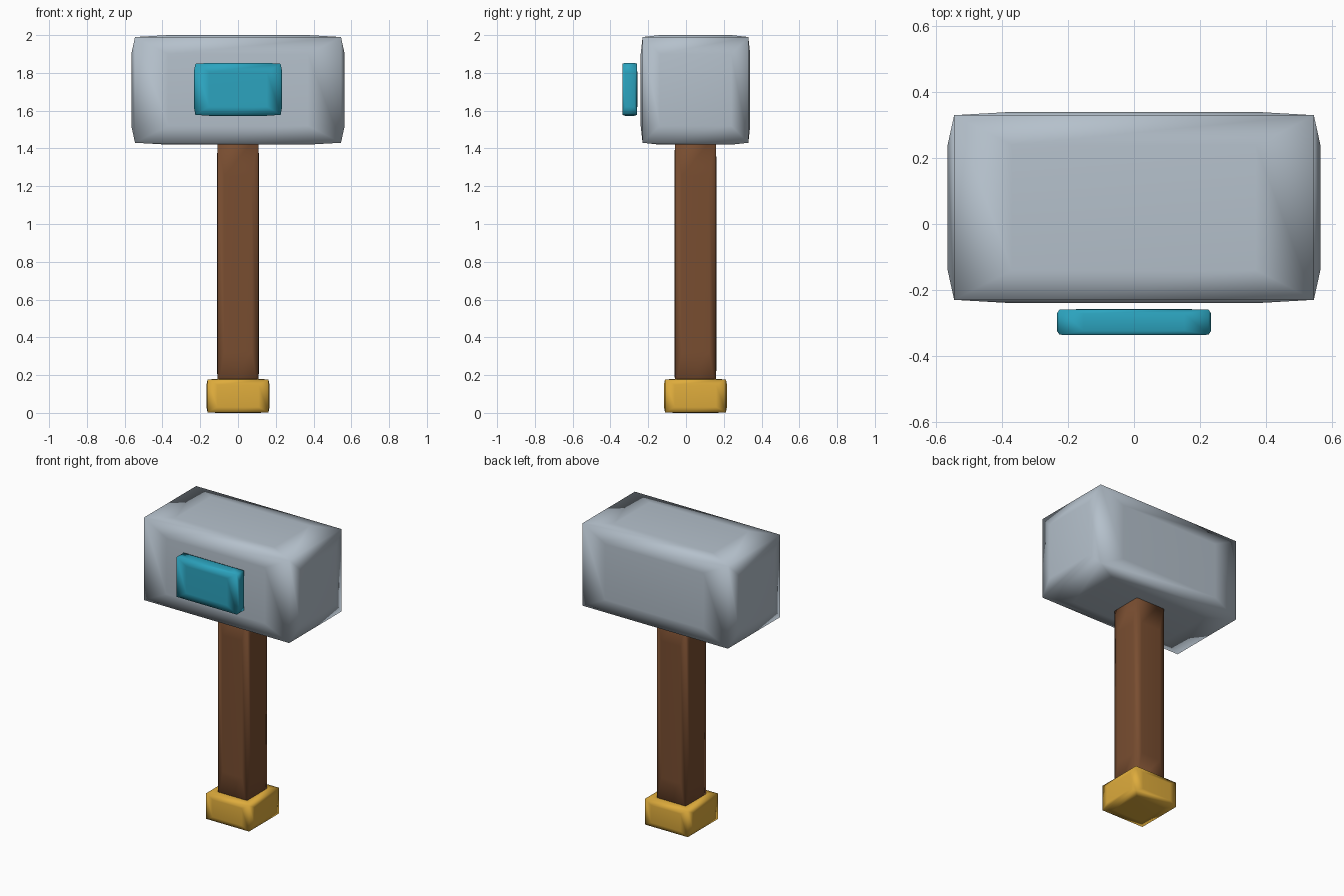
import bpy, bmesh
from mathutils import Vector

if "Cube" in bpy.data.objects:
    bpy.data.objects.remove(bpy.data.objects["Cube"])


def material(name, rgb):
    m = bpy.data.materials.new(name)
    m.diffuse_color = (*rgb, 1)
    m.use_nodes = True
    m.node_tree.nodes["Principled BSDF"].inputs["Base Color"].default_value = m.diffuse_color
    return m


def pillow_block(name, lo, hi, mat):
    """Smooth-shaded box with a raised panel on every face, fitted to lo..hi."""
    lo, hi = Vector(lo), Vector(hi)
    bm = bmesh.new()
    bmesh.ops.create_cube(bm, size=2 * 0.965)
    bmesh.ops.inset_individual(bm, faces=bm.faces[:], thickness=0.44, depth=0.035)
    bmesh.ops.scale(bm, vec=(hi - lo) / 2, verts=bm.verts)
    bmesh.ops.translate(bm, vec=(hi + lo) / 2, verts=bm.verts)
    for f in bm.faces:
        f.smooth = True
    mesh = bpy.data.meshes.new(name)
    bm.to_mesh(mesh)
    bm.free()
    mesh.materials.append(mat)
    ob = bpy.data.objects.new(name, mesh)
    bpy.context.collection.objects.link(ob)
    return ob


steel = material("steel", (0.46, 0.53, 0.60))
wood = material("wood", (0.19, 0.075, 0.03))
gold = material("gold", (0.73, 0.41, 0.045))
teal = material("teal", (0.025, 0.37, 0.52))

# Heavy head on top
pillow_block("head", (-0.565, -0.24, 1.42), (0.565, 0.34, 2.0), steel)
# Square handle, running into head and pommel
pillow_block("handle", (-0.112, -0.062, 0.08), (0.112, 0.162, 1.5), wood)
# Pommel at the foot
pillow_block("pommel", (-0.167, -0.117, 0.0), (0.167, 0.217, 0.18), gold)
# Plate floating in front of the head
pillow_block("front_plate", (-0.234, -0.337, 1.573), (0.234, -0.258, 1.853), teal)
